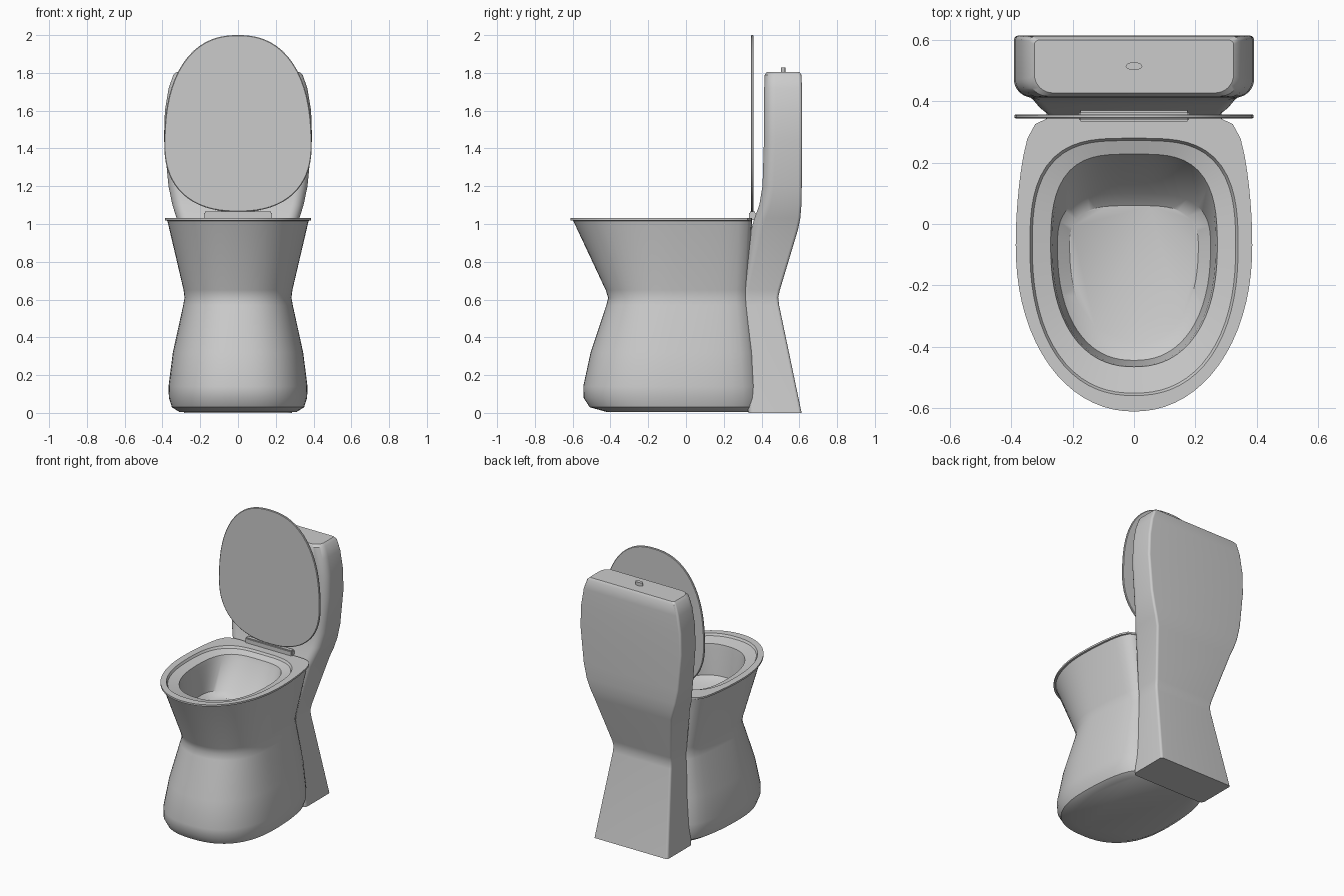
import bpy, bmesh, math

if "Cube" in bpy.data.objects:
    bpy.data.objects.remove(bpy.data.objects["Cube"])

ceramic = bpy.data.materials.new("grey_ceramic")
ceramic.diffuse_color = (0.6, 0.6, 0.6, 1)
ceramic.use_nodes = True
ceramic.node_tree.nodes["Principled BSDF"].inputs["Base Color"].default_value = ceramic.diffuse_color


def finish(name, bm, angle=35):
    bmesh.ops.recalc_face_normals(bm, faces=bm.faces)
    mesh = bpy.data.meshes.new(name)
    bm.to_mesh(mesh)
    bm.free()
    obj = bpy.data.objects.new(name, mesh)
    bpy.context.collection.objects.link(obj)
    mesh.materials.append(ceramic)
    bpy.ops.object.select_all(action='DESELECT')
    obj.select_set(True)
    bpy.context.view_layer.objects.active = obj
    bpy.ops.object.shade_smooth_by_angle(angle=math.radians(angle))
    return obj


def loft(name, rings, angle=35):
    """Skin a list of equal-length point rings and cap both ends."""
    bm = bmesh.new()
    loops = [[bm.verts.new(p) for p in ring] for ring in rings]
    for a, b in zip(loops, loops[1:]):
        for i in range(len(a)):
            j = (i + 1) % len(a)
            bm.faces.new((a[i], a[j], b[j], b[i]))
    bm.faces.new(loops[0])
    bm.faces.new(loops[-1])
    return finish(name, bm, angle)


def superellipse(n_top, n_bottom, count=72):
    """Unit outline whose two halves can differ in squareness."""
    for i in range(count):
        a = 2 * math.pi * i / count
        c, s = math.cos(a), math.sin(a)
        n = n_top if s > 0 else n_bottom
        r = (abs(c) ** n + abs(s) ** n) ** (-1 / n)
        yield r * c, r * s


def egg(z, w, front, back, n_front, n_back, taper, mid=-0.07):
    """Ring with a round front half and a squarer, tapered back half."""
    return [(w * u * (1 - taper * max(v, 0) ** 2),
             mid + v * ((back - mid) if v > 0 else (mid - front)), z)
            for u, v in superellipse(n_back, n_front)]


def rounded_slab(z, w, y0, y1, r_front, r_back, steps=8):
    """Rectangular ring with separate front and back corner radii."""
    pts = []
    for sx, sy, start in ((1, 1, 0), (-1, 1, 90), (-1, -1, 180), (1, -1, 270)):
        r = r_back if sy > 0 else r_front
        cx, cy = sx * (w - r), (y1 - r if sy > 0 else y0 + r)
        for k in range(steps + 1):
            a = math.radians(start + 90 * k / steps)
            pts.append((cx + r * math.cos(a), cy + r * math.sin(a), z))
    return pts


# Bowl outside: height, half width, front, back
shell = [
    (0.005, 0.31, -0.42, 0.37),
    (0.03, 0.35, -0.51, 0.39),
    (0.08, 0.366, -0.542, 0.395),
    (0.14, 0.368, -0.544, 0.39),
    (0.32, 0.345, -0.505, 0.37),
    (0.57, 0.29, -0.422, 0.34),
    (0.61, 0.283, -0.412, 0.337),
    (0.65, 0.288, -0.425, 0.337),
    (1.017, 0.374, -0.597, 0.35),
]
# Bowl inside: ledge edge, step, lip and basin
basin = [
    (1.031, 0.34, -0.56, 0.28),
    (1.016, 0.332, -0.552, 0.272),
    (1.0, 0.272, -0.466, 0.228),
    (0.97, 0.266, -0.462, 0.215),
    (0.79, 0.25, -0.445, 0.1),
    (0.76, 0.21, -0.39, 0.06),
]
rings = [egg(z, w, f, b, 2.5 - 0.4 * z, 6 + 6 * z, 0.18 - 0.05 * z)
         for z, w, f, b in shell]
rings += [egg(z, 0.386, -0.612, 0.35, 2.1, 12, 0.13) for z in (1.019, 1.031)]
rings += [egg(z, w, f, b, 2.3, 3.5, 0.09) for z, w, f, b in basin]
loft("bowl", rings)

# Back column flaring up into the cistern: height, half width, front, back
column = [
    (0.0, 0.285, 0.33, 0.612),
    (0.57, 0.227, 0.3, 0.493),
    (0.61, 0.225, 0.3, 0.488),
    (0.65, 0.23, 0.3, 0.497),
    (0.97, 0.303, 0.345, 0.593),
    (1.03, 0.325, 0.362, 0.605),
    (1.1, 0.347, 0.388, 0.611),
    (1.2, 0.368, 0.405, 0.613),
    (1.45, 0.392, 0.413, 0.615),
    (1.6, 0.387, 0.413, 0.615),
    (1.72, 0.367, 0.414, 0.614),
    (1.79, 0.342, 0.417, 0.611),
    (1.805, 0.325, 0.428, 0.6),
]
loft("cistern", [rounded_slab(*row, 0.03 if row[0] < 0.8 else 0.06, 0.015)
                 for row in column])


# Raised lid: thin egg-shaped plate with eased edges
def lid_ring(y, inset):
    return [((0.39 - inset) * u, y,
             1.42 + ((0.58 if v > 0 else 0.355) - inset) * v)
            for u, v in superellipse(2.35, 2.35)]


loft("lid", [lid_ring(0.344, 0.004), lid_ring(0.347, 0),
             lid_ring(0.355, 0), lid_ring(0.358, 0.004)])

# Hinge bar between the bowl and the lid
bm = bmesh.new()
bmesh.ops.create_cube(bm, size=1)
for v in bm.verts:
    v.co = (v.co.x * 0.36, 0.352 + v.co.y * 0.036, 1.043 + v.co.z * 0.045)
bmesh.ops.bevel(bm, geom=bm.edges[:], offset=0.006, segments=2, affect='EDGES')
finish("hinge", bm)

# Flush button on top of the cistern
loft("flush_button", [[(0.027 * u, 0.515 + 0.013 * v, z)
                       for u, v in superellipse(2, 2, 24)]
                      for z in (1.8, 1.828)])
